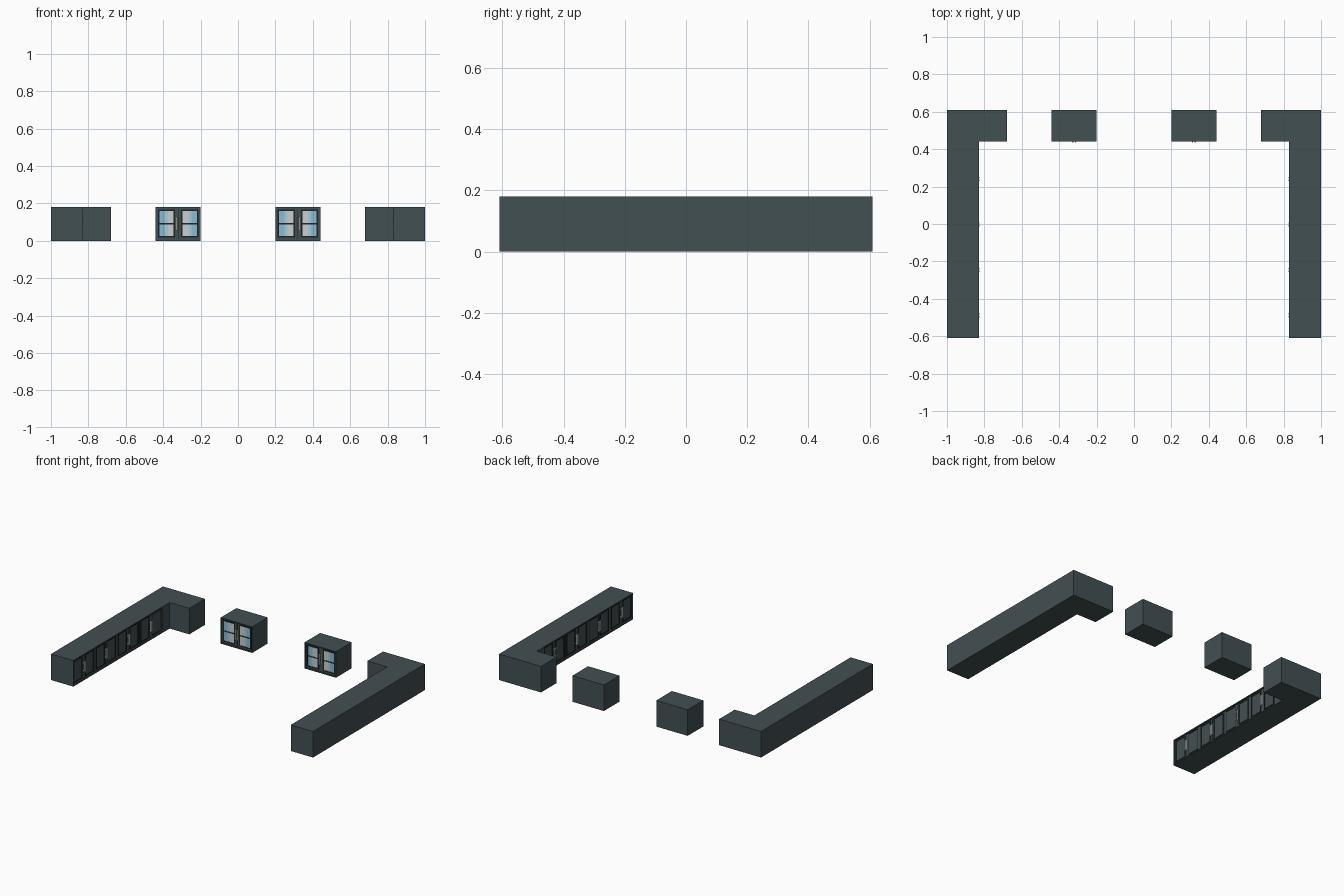
import bpy, bmesh

if "Cube" in bpy.data.objects:
    bpy.data.objects.remove(bpy.data.objects["Cube"])


def material(name, rgb):
    m = bpy.data.materials.new(name)
    m.diffuse_color = (*rgb, 1)
    m.use_nodes = True
    m.node_tree.nodes["Principled BSDF"].inputs["Base Color"].default_value = m.diffuse_color
    return m


BODY = material("slate grey", (0.055, 0.080, 0.087))
DARK = material("dark trim", (0.012, 0.017, 0.019))
BLUE = material("glass blue", (0.25, 0.50, 0.66))
SKY = material("glass light blue", (0.40, 0.60, 0.72))
PALE = material("glass pale", (0.60, 0.62, 0.63))
STEEL = material("handle steel", (0.72, 0.73, 0.74))
H = 0.18
R = 0.008  # depth the doors sit back from the cabinet edge


def finish(bm, name, mat):
    bmesh.ops.recalc_face_normals(bm, faces=bm.faces)
    me = bpy.data.meshes.new(name)
    bm.to_mesh(me)
    bm.free()
    me.materials.append(mat)
    ob = bpy.data.objects.new(name, me)
    bpy.context.collection.objects.link(ob)


def boxes(name, mat, corner_pairs):
    """One object made of several axis-aligned boxes."""
    bm = bmesh.new()
    for a, b in corner_pairs:
        verts = bmesh.ops.create_cube(bm, size=1)["verts"]
        for v in verts:
            v.co = [(a[i] + b[i]) / 2 + v.co[i] * abs(b[i] - a[i]) for i in range(3)]
    finish(bm, name, mat)


def prism(name, mat, outline):
    bm = bmesh.new()
    face = bm.faces.new([bm.verts.new((x, y, 0)) for x, y in outline])
    top = bmesh.ops.extrude_face_region(bm, geom=[face])["geom"]
    for v in top:
        if isinstance(v, bmesh.types.BMVert):
            v.co.z = H
    finish(bm, name, mat)


def rim(name, place, u0, u1, e0, e1):
    """Carcass edge around recessed doors, with end widths e0 and e1."""
    parts = [(u0, u1, 0, 0.007), (u0, u1, H - 0.007, H),
             (u0, u0 + e0, 0.007, H - 0.007), (u1 - e1, u1, 0.007, H - 0.007)]
    boxes(name, BODY, [(place(a, 0, c), place(b, R, d)) for a, b, c, d in parts])


def double_doors(name, place, glazed):
    """Pair of doors; place(u, n, z) maps along / outward / up to the world."""
    def box(u0, u1, n0, n1, z0, z1):
        return place(u0, n0, z0), place(u1, n1, z1)

    trim, handles, panes = [], [], [[], [], []]
    t, z0, z1, d = (0.008 if glazed else 0.005), 0.017, 0.167, 0.003
    for s in (-1, 1):
        a, b = s * 0.016, s * 0.108
        # dark moulding around the panel
        trim += [box(a, a + s * t, -0.001, d, z0, z1),
                 box(b - s * t, b, -0.001, d, z0, z1),
                 box(a, b, -0.001, d, z0, z0 + t),
                 box(a, b, -0.001, d, z1 - t, z1)]
        # bar handle with two posts
        h0, h1 = s * 0.004, s * 0.011
        handles += [box(h0, h1, 0.006, R + 0.003, 0.055, 0.128),
                    box(h0, h1, -0.001, 0.006, 0.062, 0.067),
                    box(h0, h1, -0.001, 0.006, 0.116, 0.121)]
        if glazed:
            trim.append(box(a, b, -0.001, d, 0.088, 0.095))
            # glass strips, from the hinge side to the handle side
            p, q = b - s * t, a + s * t
            cuts = [p + (q - p) * f for f in (0, 0.38, 0.60, 1)]
            for i in range(3):
                panes[i].append(box(cuts[i], cuts[i + 1], -0.001, 0.0015, z0 + t, z1 - t))
    # thin gap between the two doors
    trim.append(box(-0.001, 0.001, -0.001, 0.001, 0.007, H - 0.007))
    boxes(name + "_trim", DARK, trim)
    boxes(name + "_handles", STEEL, handles)
    if glazed:
        for label, mat, strips in zip(("outer", "middle", "inner"), (BLUE, SKY, PALE), panes):
            boxes(f"{name}_glass_{label}", mat, strips)


for s, side in ((-1, "left"), (1, "right")):
    def wing(u, n, z):
        return s * (0.83 + R - n), u, z

    def front(u, n, z):
        return s * 0.32 + u, 0.44 + R - n, z

    # L-shaped run of base cabinets
    prism(side + "_corner_run", BODY,
          [(s * x, y) for x, y in ((1, -0.61), (1, 0.61), (0.68, 0.61), (0.68, 0.44),
                                   (0.83 + R, 0.44), (0.83 + R, -0.61))])
    rim(side + "_run_rim", wing, -0.61, 0.44, 0.005, 0.08)
    # four pairs of solid doors on the inner face
    for i in range(4):
        cy = -0.488 + i * 0.243
        double_doors(f"{side}_run_doors_{i + 1}",
                     lambda u, n, z: wing(cy + u, n, z), False)
        if i:
            seam = cy - 0.1215
            boxes(f"{side}_run_seam_{i}", DARK,
                  [(wing(seam - 0.001, -0.001, 0.007), wing(seam + 0.001, 0.001, H - 0.007))])
    # free-standing glazed cabinet
    boxes(side + "_glazed_cabinet", BODY,
          [((s * 0.20, 0.44 + R, 0), (s * 0.44, 0.61, H))])
    rim(side + "_glazed_rim", front, -0.12, 0.12, 0.005, 0.005)
    double_doors(side + "_glazed_doors", front, True)
